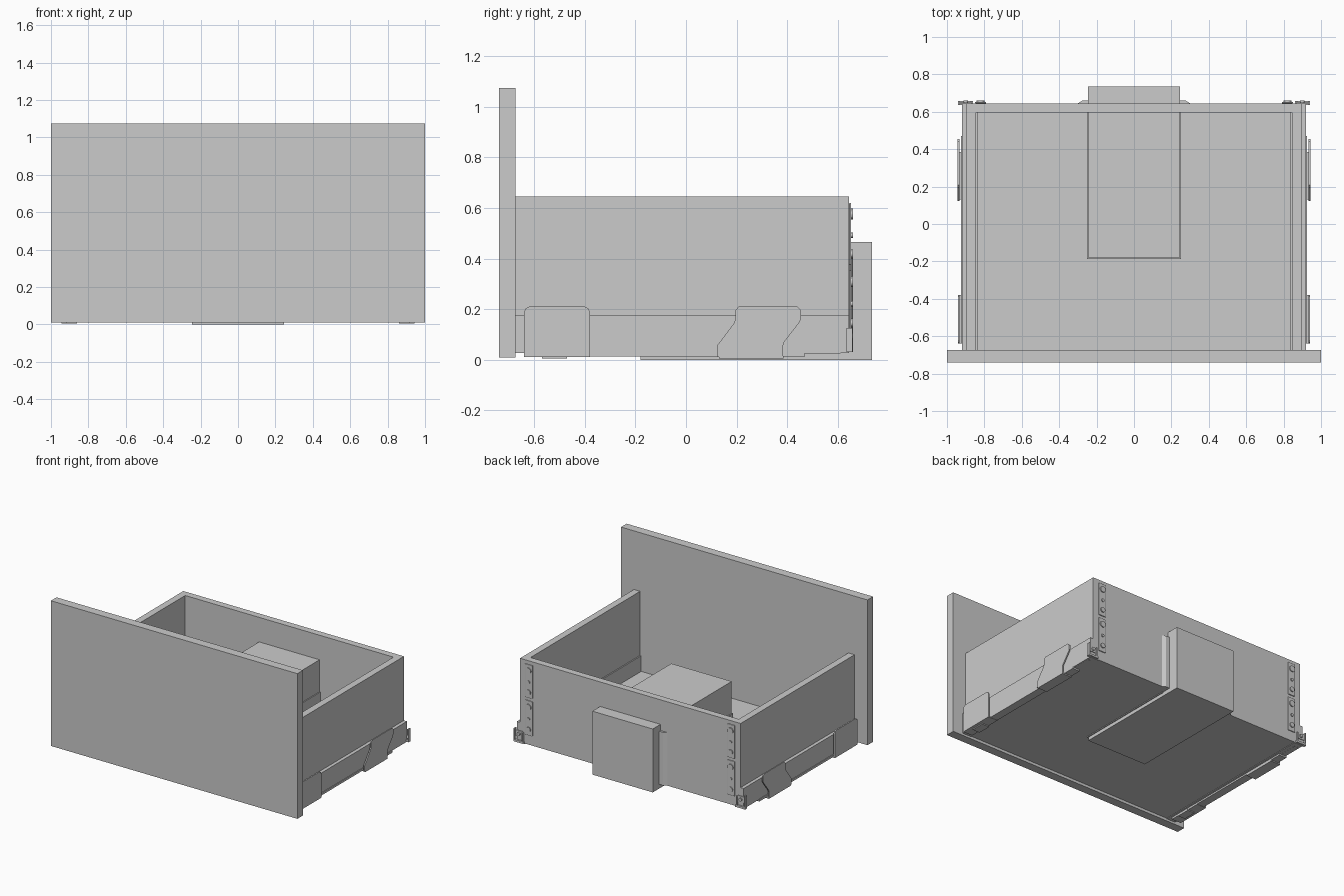
import bpy, bmesh
from mathutils import Matrix, Vector

if "Cube" in bpy.data.objects:
    bpy.data.objects.remove(bpy.data.objects["Cube"])


def box(name, x, y, z, bevel=0.0):
    """Axis-aligned box from (min, max) ranges."""
    bm = bmesh.new()
    bmesh.ops.create_cube(bm, size=1)
    for v in bm.verts:
        for i, r in enumerate((x, y, z)):
            v.co[i] = r[0] if v.co[i] < 0 else r[1]
    ob = finish(name, bm)
    if bevel:
        m = ob.modifiers.new("bevel", 'BEVEL')
        m.width, m.segments = bevel, 2
    return ob


def prism(name, pts, axis, lo, hi):
    """Extrude a 2D profile along x (pts = y,z) or z (pts = x,y)."""
    bm = bmesh.new()
    put = (lambda p, h: (h, p[0], p[1])) if axis == 'x' else (lambda p, h: (p[0], p[1], h))
    f = bm.faces.new([bm.verts.new(put(p, lo)) for p in pts])
    ext = bmesh.ops.extrude_face_region(bm, geom=[f])
    d = Vector(put((0, 0), hi - lo))
    bmesh.ops.translate(bm, vec=d, verts=[g for g in ext['geom'] if isinstance(g, bmesh.types.BMVert)])
    return finish(name, bm)


def disc(name, x, y0, y1, z, r):
    """Short cylinder along y."""
    bm = bmesh.new()
    bmesh.ops.create_cone(bm, cap_ends=True, segments=24, radius1=r, radius2=r, depth=y1 - y0,
                          matrix=Matrix.Translation((x, (y0 + y1) / 2, z)) @ Matrix.Rotation(1.570796, 4, 'X'))
    return finish(name, bm)


def finish(name, bm):
    bmesh.ops.recalc_face_normals(bm, faces=bm.faces)
    me = bpy.data.meshes.new(name)
    bm.to_mesh(me)
    bm.free()
    ob = bpy.data.objects.new(name, me)
    bpy.context.collection.objects.link(ob)
    return ob


def both(ob):
    """Mirror a part to the other side."""
    m = ob.modifiers.new("mirror", 'MIRROR')
    m.use_axis = (True, False, False)
    return ob


# Drawer box
box("front_panel", (-1, 1), (-.74, -.675), (.01, 1.075))
box("back_panel", (-.895, .895), (.595, .645), (.03, .645))
both(box("side_panel", (.845, .895), (-.675, .595), (.03, .645)))
box("floor_panel", (-.845, .845), (-.675, .595), (.03, .06))
both(box("inner_trim", (.836, .845), (-.675, .595), (.06, .175)))

# Centre housing running through the back, with a wider lower liner
box("housing", (-.245, .245), (-.18, .735), (0, .465))
box("housing_liner", (-.252, .252), (-.187, .595), (.025, .23))
both(prism("housing_flange", [(.245, .645), (.30, .645), (.275, .66), (.245, .66)], 'z', .03, .42))

# Metal side rail and lower runner
both(box("side_rail", (.895, .92), (-.675, .645), (.04, .175)))
both(box("rail_foot", (.85, .92), (-.675, .645), (.026, .042)))
both(box("runner", (.865, .925), (-.64, .47), (.014, .03)))
both(box("runner_tail", (.88, .915), (.47, .61), (.025, .035)))

# Front mounting bracket: plate plus bottom flange
both(prism("front_bracket", [(-.64, .015), (-.64, .19), (-.633, .204), (-.62, .21), (-.40, .21),
                             (-.387, .204), (-.38, .19), (-.38, .015)], 'x', .932, .942))
both(box("front_bracket_flange", (.865, .942), (-.64, -.38), (.012, .02)))
both(box("front_catch", (.86, .92), (-.57, -.47), (.005, .014)))

# Rear mounting bracket: skewed plate plus bottom flange
both(prism("rear_bracket", [(.122, .012), (.122, .055), (.19, .145), (.195, .16), (.195, .195), (.208, .21),
                            (.44, .21), (.455, .195), (.455, .165), (.45, .15), (.388, .07),
                            (.383, .055), (.383, .012)], 'x', .934, .943))
both(box("rear_bracket_flange", (.865, .943), (.13, .385), (.006, .016)))

# Back fittings: two segmented plates per side with screw heads
for i, (z0, z1) in enumerate(((.375, .62), (.10, .355))):
    both(box(f"back_plate_{i}", (.79, .85), (.645, .653), (z0, z1), .003))
    for j, (t, r) in enumerate(((.18, .022), (.52, .011), (.82, .018))):
        both(disc(f"back_screw_{i}_{j}", .82, .65, .66, z1 - t * (z1 - z0), r))

# Rear rail hook: small open frame with a pin
both(box("hook_base", (.86, .94), (.635, .658), (.03, .045)))
both(box("hook_outer", (.93, .94), (.635, .658), (.045, .125)))
both(box("hook_inner", (.865, .875), (.635, .658), (.045, .11)))
both(box("hook_plate", (.875, .93), (.645, .65), (.07, .115)))
both(disc("hook_pin", .90, .65, .66, .092, .012))
